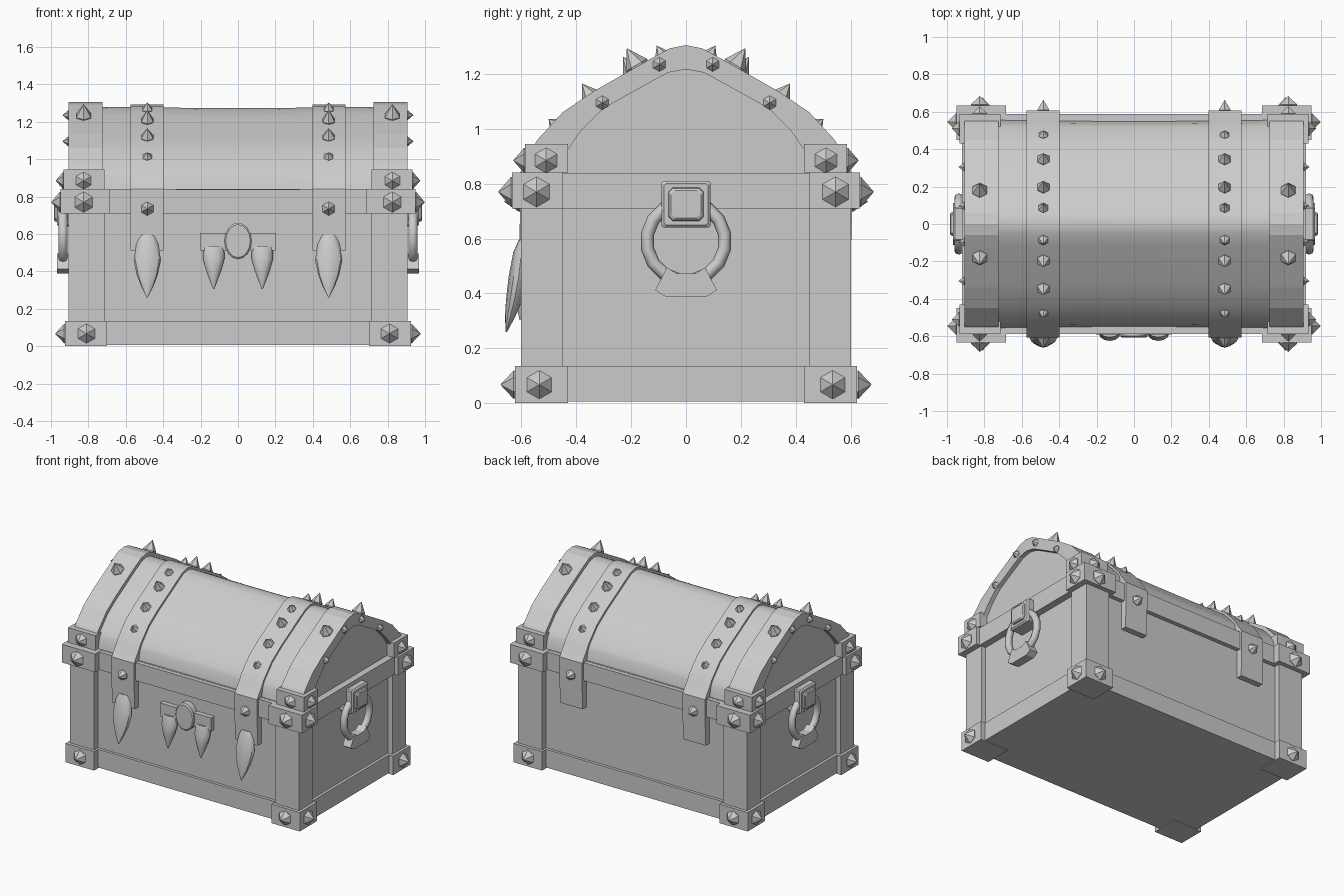
import bpy, bmesh
from math import sin, cos, pi, hypot
from mathutils import Vector

if "Cube" in bpy.data.objects:
    bpy.data.objects.remove(bpy.data.objects["Cube"])


def finish(name, bm, smooth=0):
    bmesh.ops.recalc_face_normals(bm, faces=bm.faces)
    me = bpy.data.meshes.new(name)
    bm.to_mesh(me)
    bm.free()
    ob = bpy.data.objects.new(name, me)
    bpy.context.collection.objects.link(ob)
    if smooth:
        bpy.ops.object.select_all(action='DESELECT')
        ob.select_set(True)
        bpy.context.view_layer.objects.active = ob
        bpy.ops.object.shade_smooth_by_angle(angle=smooth)
    return ob


def add_box(bm, x, y, z):
    vs = bmesh.ops.create_cube(bm, size=1)['verts']
    for v in vs:
        v.co = [a + (b - a) * (c + .5) for c, (a, b) in zip(v.co, (x, y, z))]


def box(name, x, y, z):
    bm = bmesh.new()
    add_box(bm, x, y, z)
    return finish(name, bm)


def corners(name, x, y, z):
    bm = bmesh.new()
    for sx in (-1, 1):
        for sy in (-1, 1):
            add_box(bm, sorted((sx * x[0], sx * x[1])), sorted((sy * y[0], sy * y[1])), z)
    return finish(name, bm)


def loft(bm, rings, closed=False):
    vr = [[bm.verts.new(p) for p in r] for r in rings]
    n = len(vr[0])
    for a, b in zip(vr, vr[1:] + vr[:1] if closed else vr[1:]):
        for i in range(n):
            bm.faces.new((a[i], a[(i + 1) % n], b[(i + 1) % n], b[i]))
    if not closed:
        bm.faces.new(vr[0])
        bm.faces.new(vr[-1])


def prism(bm, pts, x0, x1):
    loft(bm, [[(x, y, z) for y, z in pts] for x in (x0, x1)])


def ribbon(bm, outer, inner, x0, x1):
    loft(bm, [[(x0, *o), (x1, *o), (x1, *i), (x0, *i)] for o, i in zip(outer, inner)])


def spike(bm, pos, d, r, h):
    q = Vector(d).to_track_quat('Z', 'Y')
    pos = Vector(pos)
    rings = [[pos + q @ Vector((s * r * sin(i * pi / 3), s * r * cos(i * pi / 3), t * h))
              for i in range(6)] for s, t in ((.8, -.3), (1, .08), (.02, 1))]
    loft(bm, rings)


def full(half):
    return [(-y, z) for y, z in half] + half[-2::-1]


def offset(p, d):
    out = []
    for i, (y, z) in enumerate(p):
        a, b = p[max(i - 1, 0)], p[min(i + 1, len(p) - 1)]
        t = hypot(b[0] - a[0], b[1] - a[1])
        out.append((y - (b[1] - a[1]) / t * d, z + (b[0] - a[0]) / t * d))
    out[0] = (out[0][0], p[0][1])
    out[-1] = (out[-1][0], p[-1][1])
    return out


def surf(p, y):
    for a, b in zip(p, p[1:]):
        if a[0] <= y <= b[0] and b[0] > a[0]:
            t = (y - a[0]) / (b[0] - a[0])
            return a[1] + (b[1] - a[1]) * t, (0, a[1] - b[1], b[0] - a[0])


# body: recessed panels, base band, rim band, corner posts and blocks
box("body", (-.87, .87), (-.558, .558), (.01, .84))
box("base_band", (-.89, .89), (-.578, .578), (.005, .135))
box("rim_band", (-.92, .92), (-.588, .588), (.71, .838))
corners("corner_posts", (.715, .905), (.45, .602), (.01, .72))
corners("base_blocks", (.70, .925), (.43, .624), (0, .135))
corners("rim_blocks", (.685, .948), (.45, .634), (.71, .84))
corners("lid_blocks", (.715, .932), (.43, .587), (.84, .945))

# lid arch profiles
arch = full([(.58, .84), (.565, .92), (.542, .96), (.45, 1.06), (.34, 1.135),
             (.13, 1.255), (.06, 1.293), (0, 1.305)])
arch_in = full([(.455, .84), (.445, .88), (.43, .925), (.385, .99), (.3, 1.075),
                (.13, 1.17), (.065, 1.205), (0, 1.217)])

# lid shell, sagging slightly toward the middle
bm = bmesh.new()
rings = []
for i in range(9):
    x = -.8 + .2 * i
    d = -.024 - .008 * cos(x * pi / 1.6)
    rings.append([(x, *p) for p in offset(arch, d)])
loft(bm, rings)
finish("lid_shell", bm, .6)

# lid end arches and recessed end panels
for s, side in ((-1, "left"), (1, "right")):
    bm = bmesh.new()
    ribbon(bm, arch, arch_in, s * .725, s * .905)
    finish("lid_end_arch_" + side, bm)
    bm = bmesh.new()
    prism(bm, offset(arch_in, .02), s * .75, s * .875)
    finish("lid_end_panel_" + side, bm)

# straps over the lid, reaching down the front and back
strap = offset(arch, -.014)
low = [(.6, .51), (.606, .71), (.606, .84)]
so = [(-y, z) for y, z in low] + strap[1:-1] + low[::-1]
si = [(-.54, .51), (-.54, .71), (-.54, .84)] + offset(arch, -.07)[1:-1] + \
     [(.54, .84), (.54, .71), (.54, .51)]
for s, side in ((-1, "left"), (1, "right")):
    bm = bmesh.new()
    ribbon(bm, so, si, s * .397, s * .575)
    finish("strap_" + side, bm, .6)

# spikes on the straps
bm = bmesh.new()
for s in (-1, 1):
    for y, r, h in ((.475, .028, .035), (.345, .037, .06), (.195, .037, .07), (.085, .03, .045)):
        for sy in (-1, 1):
            z, n = surf(strap, y * sy)
            spike(bm, (s * .485, y * sy, z), n, r, h)
    for sy in (-1, 1):
        spike(bm, (s * .485, sy * .605, .735), (0, sy, 0), .037, .058)
finish("strap_spikes", bm)

# spikes on corner blocks and end arches
bm = bmesh.new()
for sx in (-1, 1):
    for sy in (-1, 1):
        for x, y, z, fx, fy, r, h in ((.81, .535, .067, .925, .624, .052, .052),
                                      (.825, .545, .77, .948, .634, .055, .05),
                                      (.825, .51, .885, .932, .587, .046, .042)):
            spike(bm, (sx * x, sy * fy, z), (0, sy, 0), r, h)
            spike(bm, (sx * fx, sy * y, z), (sx, 0, 0), r, h)
        for y, z in ((.097, 1.235), (.305, 1.095)):
            spike(bm, (sx * .905, sy * y, z), (sx, 0, 0), .026, .033)
        z, n = surf(arch, sy * .178)
        spike(bm, (sx * .825, sy * .178, z), n, .045, .075)
finish("corner_spikes", bm)


# fangs: elliptical rings down to a point
def fang(name, x, rows):
    bm = bmesh.new()
    loft(bm, [[(x + rx * cos(k * pi / 6), yc + ry * sin(k * pi / 6), z) for k in range(12)]
              for z, yc, rx, ry in rows])
    finish(name, bm, .6)


big = [(.595, -.59, .04, .02), (.55, -.6, .058, .03), (.46, -.61, .073, .037),
       (.38, -.625, .056, .031), (.32, -.64, .033, .02), (.26, -.655, .003, .003)]
small = [(.535, -.575, .055, .03), (.47, -.585, .058, .04), (.41, -.592, .043, .033),
         (.36, -.598, .025, .02), (.305, -.605, .003, .003)]
for s, side in ((-1, "left"), (1, "right")):
    fang("strap_fang_" + side, s * .485, big)
    fang("lock_fang_" + side, s * .13, small)

# lock bar and oval boss
box("lock_bar", (-.203, .203), (-.592, -.54), (.51, .605))
bm = bmesh.new()
loft(bm, [[(.073 * f * cos(k * pi / 8), y, .562 + .098 * f * sin(k * pi / 8)) for k in range(16)]
          for y, f in ((-.55, 1), (-.6, 1), (-.608, .9))])
finish("lock_boss", bm, .6)


# ring handles on both ends
def square(x, hy, z0, z1, c):
    return [(x, -hy + c, z0), (x, hy - c, z0), (x, hy, z0 + c), (x, hy, z1 - c),
            (x, hy - c, z1), (x, -hy + c, z1), (x, -hy, z1 - c), (x, -hy, z0 + c)]


clasp = [(-.07, .495), (-.112, .412), (-.075, .388), (.075, .388), (.112, .412),
         (.07, .495), (.035, .473), (-.035, .473)]
for s, side in ((-1, "left"), (1, "right")):
    bm = bmesh.new()
    loft(bm, [square(s * .86, .09, .64, .81, .008), square(s * .958, .09, .64, .81, .008),
              square(s * .968, .08, .65, .80, .008)])
    loft(bm, [square(s * .96, .065, .663, .787, .015), square(s * .978, .062, .667, .783, .015),
              square(s * .984, .055, .675, .775, .015)])
    finish("handle_plate_" + side, bm)
    bm = bmesh.new()
    rings = []
    for k in range(16):
        a = (k + .5) * pi / 8
        rings.append([(s * (.936 + .025 * cos(b * pi / 4)),
                       (.143 + .024 * sin(b * pi / 4)) * cos(a),
                       .59 + (.143 + .024 * sin(b * pi / 4)) * sin(a)) for b in range(8)])
    loft(bm, rings, True)
    finish("handle_ring_" + side, bm, 1.0)
    bm = bmesh.new()
    prism(bm, clasp, s * .905, s * .968)
    finish("handle_grip_" + side, bm)
